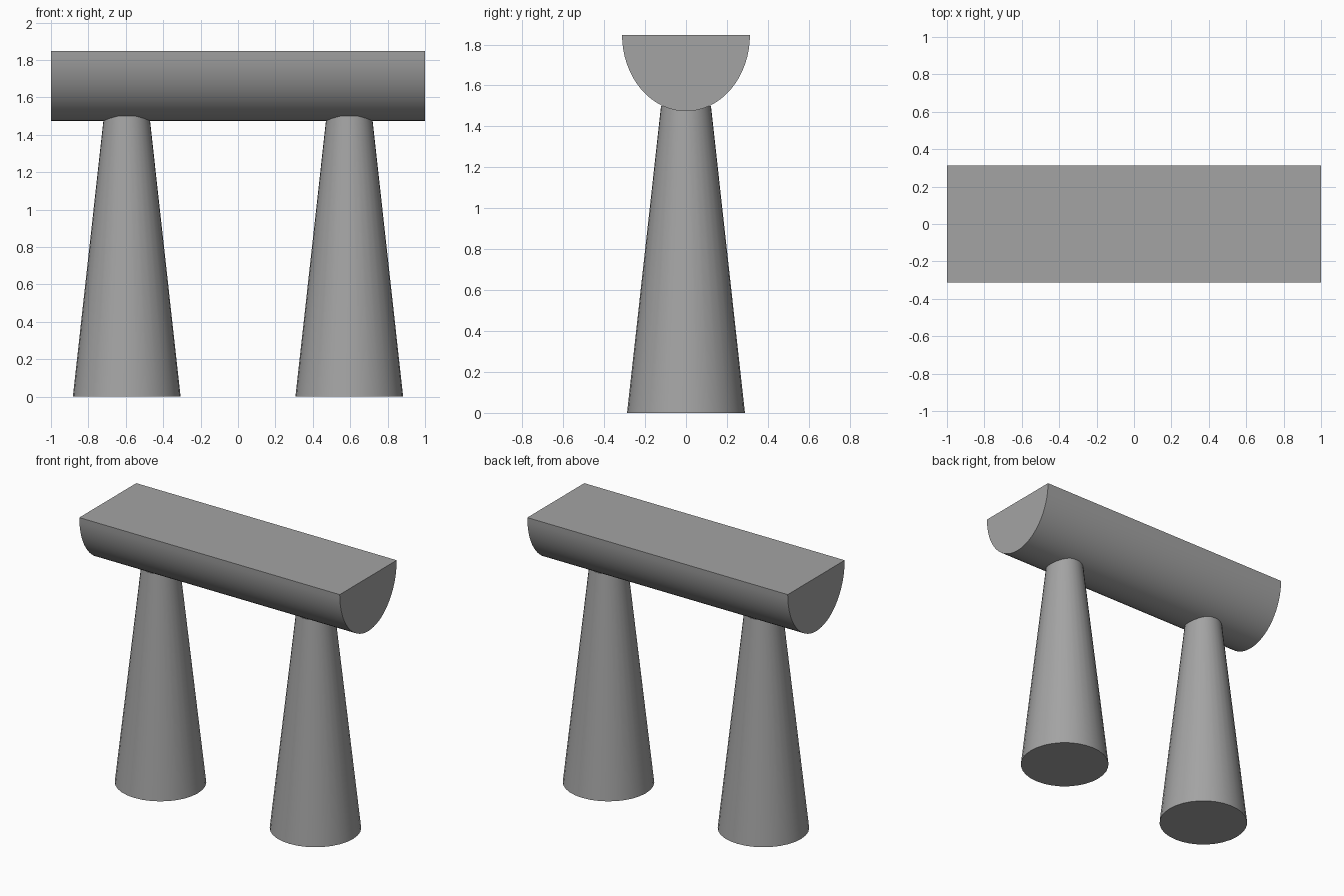
import bpy, bmesh, math

if "Cube" in bpy.data.objects:
    bpy.data.objects.remove(bpy.data.objects["Cube"])

LEG_X = 0.595

# Mid-grey stone
stone = bpy.data.materials.new("grey_stone")
stone.diffuse_color = (0.37, 0.37, 0.37, 1)
stone.use_nodes = True
stone.node_tree.nodes["Principled BSDF"].inputs["Base Color"].default_value = stone.diffuse_color


def finish(name, bm):
    bmesh.ops.recalc_face_normals(bm, faces=bm.faces)
    mesh = bpy.data.meshes.new(name)
    bm.to_mesh(mesh)
    bm.free()
    mesh.materials.append(stone)
    obj = bpy.data.objects.new(name, mesh)
    bpy.context.collection.objects.link(obj)
    bpy.ops.object.select_all(action='DESELECT')
    obj.select_set(True)
    bpy.context.view_layer.objects.active = obj
    bpy.ops.object.shade_smooth_by_angle(angle=math.radians(30))
    return obj


def tapered_leg(name, x, height=1.50):
    bm = bmesh.new()
    bmesh.ops.create_cone(bm, cap_ends=True, segments=32,
                          radius1=0.288, radius2=0.122, depth=height)
    bmesh.ops.translate(bm, verts=bm.verts, vec=(x, 0, height / 2))
    return finish(name, bm)


# Half-round beam: flat top, rounded underside, extruded along x
def half_round_beam(name, half_len, half_width, top, drop, segs=32):
    bm = bmesh.new()
    angles = [math.pi * i / segs for i in range(segs + 1)]
    verts = [bm.verts.new((-half_len, half_width * math.cos(a), top - drop * math.sin(a)))
             for a in angles]
    face = bm.faces.new(verts)
    ext = bmesh.ops.extrude_face_region(bm, geom=[face], use_keep_orig=True)
    moved = [v for v in ext["geom"] if isinstance(v, bmesh.types.BMVert)]
    bmesh.ops.translate(bm, verts=moved, vec=(2 * half_len, 0, 0))
    return finish(name, bm)


half_round_beam("beam", 1.0, 0.3125, 1.847, 0.373)

# Pair of tapered round legs
for side, sign in (("left", -1), ("right", 1)):
    tapered_leg(side + "_leg", sign * LEG_X)
